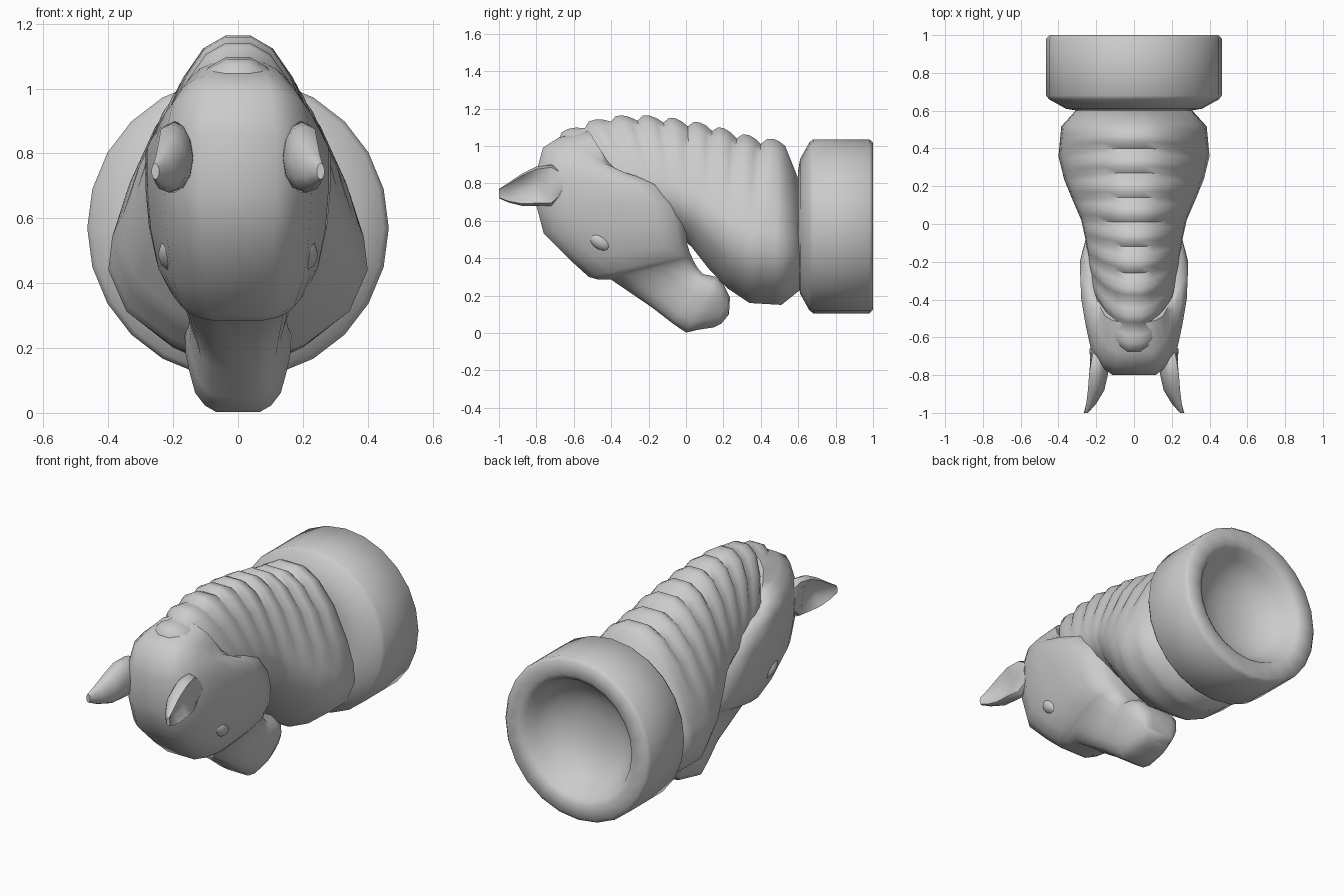
import bpy, bmesh, math
from mathutils import Vector


def loft(name, rings, angle=40):
    """Skin closed rings of equal length and cap both ends."""
    bm = bmesh.new()
    vr = [[bm.verts.new(p) for p in ring] for ring in rings]
    n = len(vr[0])
    for a, b in zip(vr, vr[1:]):
        for i in range(n):
            j = (i + 1) % n
            bm.faces.new((a[i], a[j], b[j], b[i]))
    bm.faces.new(vr[0][::-1])
    bm.faces.new(vr[-1])
    bmesh.ops.recalc_face_normals(bm, faces=bm.faces)
    me = bpy.data.meshes.new(name)
    bm.to_mesh(me)
    bm.free()
    ob = bpy.data.objects.new(name, me)
    bpy.context.collection.objects.link(ob)
    bpy.ops.object.select_all(action='DESELECT')
    ob.select_set(True)
    bpy.context.view_layer.objects.active = ob
    bpy.ops.object.shade_smooth_by_angle(angle=math.radians(angle))
    return ob


def rib(r, section, lift=0.0):
    """Symmetric ring from outer point to inner point; lift raises the outer part."""
    oy, oz, iy, iz, w = r
    o, i = Vector((0, oy, oz)), Vector((0, iy, iz))
    up = (o - i).normalized()
    half = []
    for s, k in section:
        fade = max(0, 1 - s / 0.6)
        p = o.lerp(i, s) + up * lift * fade
        p.x = w * k + lift * 0.4 * fade * (s > 0.05)
        half.append(p)
    return half + [Vector((-p.x, p.y, p.z)) for p in reversed(half)]


def sample(table, t):
    """Linear interpolation in a table, t from 0 to 1."""
    f = t * (len(table) - 1)
    i = min(int(f), len(table) - 2)
    return [a + (b - a) * (f - i) for a, b in zip(table[i], table[i + 1])]


# Round base with dished underside, lathed about the y axis
SIDES = 24
base_profile = [(0.30, 0.60), (0.36, 0.61), (0.45, 0.66), (0.465, 0.68), (0.465, 0.98),
                (0.447, 1.0), (0.37, 1.0), (0.34, 0.98), (0.31, 0.92), (0.25, 0.85),
                (0.15, 0.80), (0.05, 0.785)]
loft("base", [[(r * math.cos(a), y, 0.57 + r * math.sin(a))
               for a in (2 * math.pi * k / SIDES for k in range(SIDES))]
              for r, y in base_profile], 65)

# Neck with scalloped mane: outer y, z, inner y, z, half width
neck_table = [(0.53, 1.00, 0.51, 0.15, 0.385), (0.40, 1.01, 0.34, 0.16, 0.40),
              (0.27, 1.04, 0.22, 0.24, 0.37), (0.14, 1.08, 0.12, 0.345, 0.325),
              (0.01, 1.105, 0.03, 0.46, 0.28), (-0.12, 1.125, -0.04, 0.52, 0.26),
              (-0.26, 1.135, -0.10, 0.55, 0.245), (-0.40, 1.13, -0.15, 0.57, 0.235),
              (-0.54, 1.095, -0.20, 0.58, 0.225), (-0.68, 1.035, -0.25, 0.58, 0.21)]
neck_section = [(0, 0.16), (0.06, 0.38), (0.2, 0.64), (0.4, 0.86), (0.55, 0.97),
                (0.67, 1.0), (0.82, 0.86), (0.94, 0.52), (1, 0.22)]
TEETH = len(neck_table) - 1
neck_rings = [rib((0.61, 0.80, 0.61, 0.23, 0.30), neck_section)]
for k in range(TEETH * 4 + 1):
    lift = (0.0, 0.022, 0.033, 0.03)[k % 4]
    neck_rings.append(rib(sample(neck_table, k / (TEETH * 4)), neck_section, lift))
loft("neck_and_mane", neck_rings, 62)

# Head: forehead / nose line y, z, cheek / jaw line y, z, half width
head_table = [(-0.52, 1.08, -0.36, 0.82, 0.19), (-0.68, 1.045, -0.30, 0.83, 0.215),
              (-0.765, 0.99, -0.22, 0.825, 0.25), (-0.80, 0.86, -0.13, 0.79, 0.285),
              (-0.80, 0.68, -0.04, 0.69, 0.285), (-0.76, 0.53, 0.0, 0.59, 0.275),
              (-0.62, 0.39, 0.005, 0.48, 0.25), (-0.52, 0.30, 0.02, 0.43, 0.215),
              (-0.47, 0.285, 0.03, 0.41, 0.195), (-0.40, 0.285, 0.035, 0.395, 0.175),
              (-0.18, 0.135, 0.06, 0.35, 0.145), (-0.07, 0.05, 0.09, 0.315, 0.155),
              (0.0, 0.002, 0.16, 0.30, 0.165), (0.07, 0.018, 0.20, 0.26, 0.155),
              (0.15, 0.03, 0.235, 0.19, 0.12), (0.19, 0.05, 0.23, 0.10, 0.09)]
head_section = [(0, 0.40), (0.07, 0.62), (0.2, 0.80), (0.4, 0.90), (0.6, 0.98),
                (0.8, 1.0), (0.93, 0.9), (1, 0.6)]
loft("head", [rib(r, head_section) for r in head_table], 60)

# Ears, hollow on the outward side: y, centre x, centre z, half x, half z, hollow
ear_table = [(-0.66, 0.19, 0.80, 0.045, 0.06, 0.0), (-0.72, 0.195, 0.79, 0.06, 0.11, 0.3),
             (-0.80, 0.205, 0.785, 0.066, 0.105, 0.9), (-0.88, 0.215, 0.765, 0.058, 0.085, 1.0),
             (-0.95, 0.235, 0.75, 0.036, 0.052, 0.8), (-1.0, 0.255, 0.745, 0.012, 0.025, 0.0)]
for side, label in ((1, "right"), (-1, "left")):
    rings = []
    for y, cx, cz, hx, hz, hollow in ear_table:
        ring = []
        for k in range(12):
            a = 2 * math.pi * k / 12
            x, z = hx * math.cos(a), hz * math.sin(a)
            if k in (0, 1, 11):
                x -= hx * 1.2 * hollow * (1 if k == 0 else 0.75)
            ring.append((side * (cx + x), y, cz + z))
        rings.append(ring)
    loft("ear_" + label, rings, 45)

    # Brow and eye bump
    bpy.ops.mesh.primitive_uv_sphere_add(segments=12, ring_count=8, radius=1,
                                         location=(side * 0.195, -0.46, 0.49))
    eye = bpy.context.object
    eye.name = "eye_" + label
    eye.scale = (0.052, 0.075, 0.045)
    eye.rotation_euler = (math.radians(-35), 0, 0)
    bpy.ops.object.shade_smooth()
